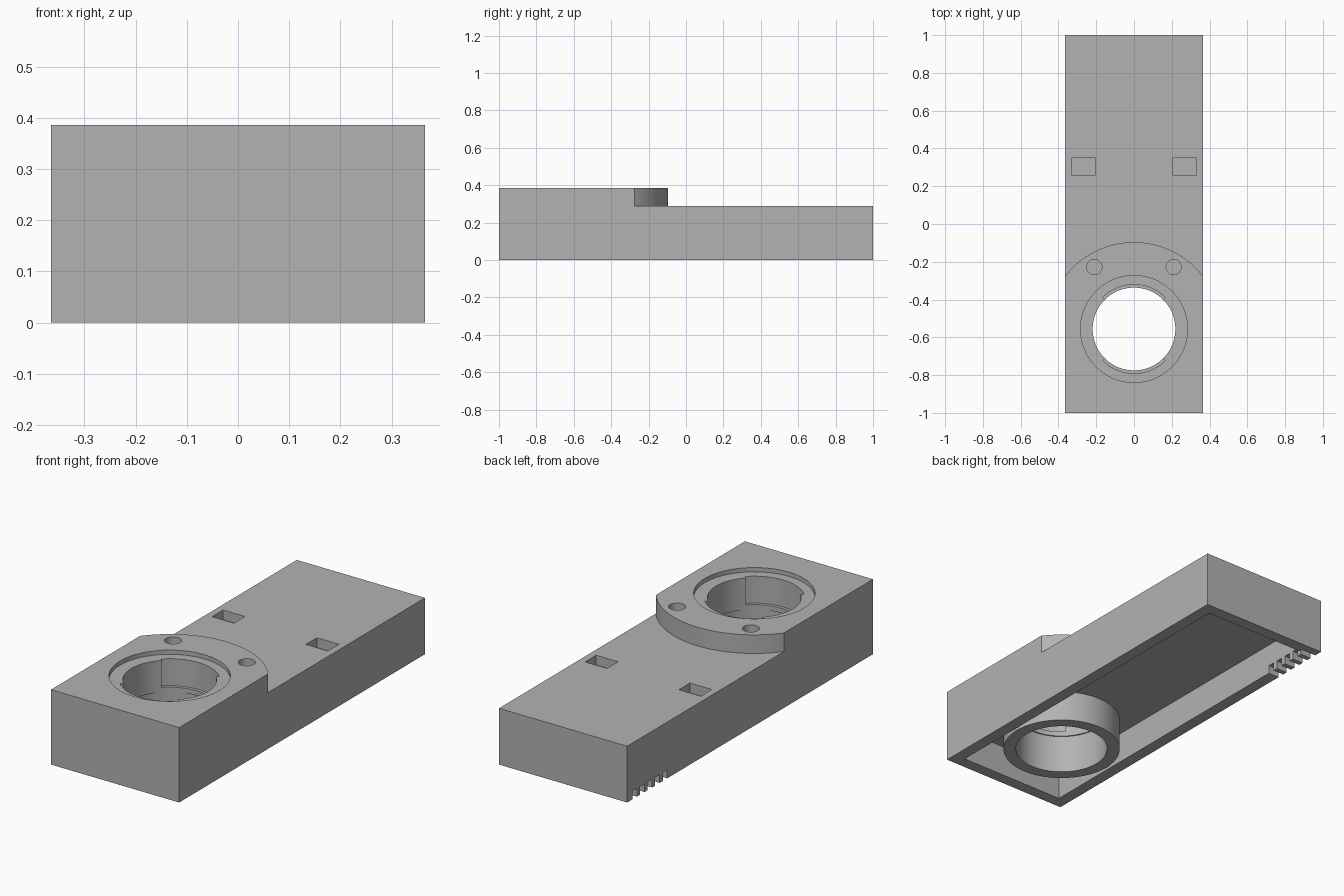
import bpy, bmesh
from math import sin, cos, pi, asin

if "Cube" in bpy.data.objects:
    bpy.data.objects.remove(bpy.data.objects["Cube"])

W, TOP, DECK, CEILING, WALL = 0.365, 0.386, 0.29, 0.16, 0.062
BORE_Y = -0.556

grey = bpy.data.materials.new("plain grey")
grey.use_nodes = True
colour = (0.45, 0.45, 0.45, 1)
grey.diffuse_color = colour
grey.node_tree.nodes["Principled BSDF"].inputs["Base Color"].default_value = colour


def prism(name, outline, z0, z1):
    """Extrude a counter-clockwise xy outline from z0 to z1."""
    bm = bmesh.new()
    face = bm.faces.new([bm.verts.new((x, y, z0)) for x, y in outline])
    ext = bmesh.ops.extrude_face_region(bm, geom=[face])
    for v in ext["geom"]:
        if isinstance(v, bmesh.types.BMVert):
            v.co.z = z1
    bmesh.ops.recalc_face_normals(bm, faces=bm.faces)
    mesh = bpy.data.meshes.new(name)
    bm.to_mesh(mesh)
    bm.free()
    mesh.materials.append(grey)
    ob = bpy.data.objects.new(name, mesh)
    bpy.context.collection.objects.link(ob)
    return ob


def box(name, x0, x1, y0, y1, z0, z1):
    return prism(name, [(x0, y0), (x1, y0), (x1, y1), (x0, y1)], z0, z1)


def arc(r, a0, a1, n, cx=0, cy=BORE_Y):
    return [(cx + r * cos(a0 + (a1 - a0) * i / n), cy + r * sin(a0 + (a1 - a0) * i / n))
            for i in range(n + 1)]


def disc(name, r, z0, z1, cx=0, cy=BORE_Y, n=96):
    return prism(name, arc(r, 0, 2 * pi, n, cx, cy)[:-1], z0, z1)


def cut(target, cutter):
    """Subtract the cutter and discard it."""
    mod = target.modifiers.new("cut", "BOOLEAN")
    mod.operation, mod.solver, mod.object = "DIFFERENCE", "EXACT", cutter
    bpy.context.view_layer.objects.active = target
    bpy.ops.object.modifier_apply(modifier=mod.name)
    bpy.data.objects.remove(cutter)


# Block, lowered behind the arc-edged raised end
housing = box("housing", -W, W, -1, 1, 0, TOP)
side = asin(0.4 / 0.46)
edge = arc(0.46, pi / 2 + side, pi / 2 - side, 64)
cut(housing, prism("deck_cutter", edge + [(0.4, 1.1), (-0.4, 1.1)], DECK, TOP + 0.1))

# Underside cavity, leaving the tube standing
cavity = box("cavity_cutter", WALL - W, W - WALL, WALL - 1, 1 - WALL, -0.05, CEILING)
cut(cavity, disc("tube_core", 0.287, -0.1, 0.3))
cut(housing, cavity)

# Stepped bore with a shallow seat and two wider slots
cut(housing, disc("bore_cutter", 0.219, -0.1, 0.5))
cut(housing, disc("lower_bore_cutter", 0.225, -0.1, 0.2))
cut(housing, disc("seat_cutter", 0.283, TOP - 0.022, 0.5))
for mid in (pi / 2, -pi / 2):
    outer = arc(0.235, mid - pi / 4, mid + pi / 4, 24)
    inner = arc(0.15, mid + pi / 4, mid - pi / 4, 24)
    cut(housing, prism("slot_cutter", outer + inner, 0.225, 0.45))

# Screw holes and rectangular pockets, mirrored
for s in (-1, 1):
    cut(housing, disc("screw_hole_cutter", 0.04, 0.29, 0.5, s * 0.21, -0.228, 32))
    x0, x1 = sorted((s * 0.205, s * 0.33))
    cut(housing, box("pocket_cutter", x0, x1, 0.26, 0.35, DECK - 0.05, 0.4))

# Vent notches along the bottom of the right wall
for i in range(5):
    y = 0.692 + i * 0.0615
    cut(housing, box("notch_cutter", -0.5, -0.28, y - 0.018, y + 0.018, -0.05, 0.043))

bpy.ops.object.select_all(action="DESELECT")
housing.select_set(True)
bpy.context.view_layer.objects.active = housing
bpy.ops.object.shade_smooth_by_angle(angle=pi / 6)
